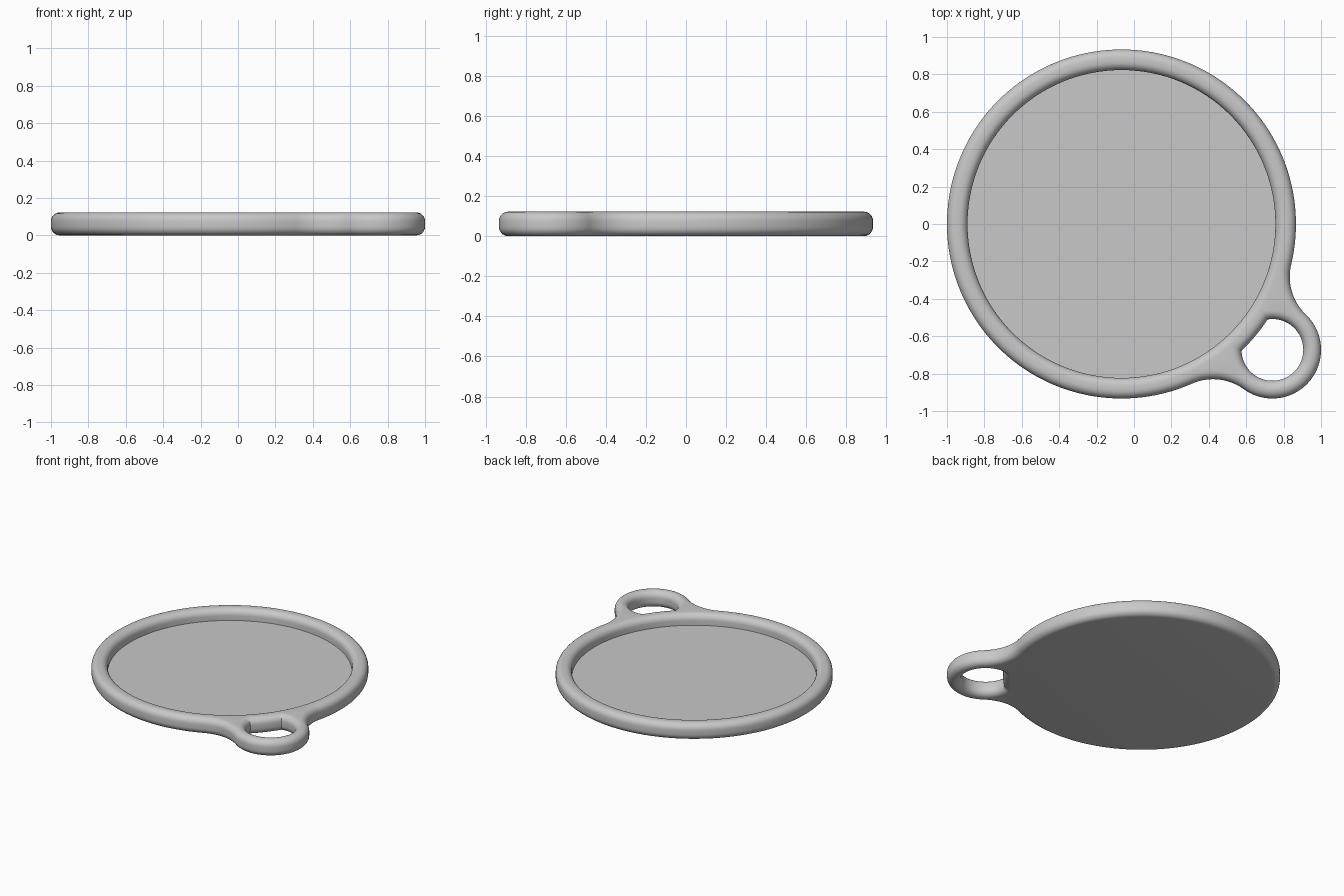
import bpy, bmesh, math
from mathutils import Vector

if "Cube" in bpy.data.objects:
    bpy.data.objects.remove(bpy.data.objects["Cube"])

H, FLOOR, B = 0.122, 0.042, 0.046        # height, pocket floor, edge rounding
D, RD, RP = Vector((-0.067, 0.0)), 0.933, 0.823   # disc centre, outer and pocket radius
R, RR, RH = Vector((0.74, -0.673)), 0.26, 0.165   # ring centre, outer and hole radius
RF = 0.28                                 # blend radius between disc and ring


def arc(c, r, a0, a1, n, side):
    """Points on an arc, each with a unit direction pointing into the material."""
    out = []
    for i in range(n + 1):
        a = a0 + (a1 - a0) * i / n
        u = Vector((math.cos(a), math.sin(a)))
        out.append((c + u * r, u * side))
    return out


def corner(a, b, c):
    """Angle opposite side a in a triangle."""
    return math.acos((b * b + c * c - a * a) / (2 * b * c))


axis = R - D
dist, phi = axis.length, math.atan2(axis.y, axis.x)

# Outer outline: disc, blend, ring, blend
ad = corner(RR + RF, dist, RD + RF)
ar = corner(RD + RF, dist, RR + RF)
back = phi + math.pi
outline = arc(D, RD, phi + ad, phi + 2 * math.pi - ad, 128, -1)
f1 = D + Vector((math.cos(phi - ad), math.sin(phi - ad))) * (RD + RF)
f2 = D + Vector((math.cos(phi + ad), math.sin(phi + ad))) * (RD + RF)
sweep = math.pi - ad - ar
outline += arc(f1, RF, back - ad, back - ad - sweep, 20, 1)[1:]
outline += arc(R, RR, back + ar, back + 2 * math.pi - ar, 56, -1)[1:]
outline += arc(f2, RF, back + ad + sweep, back + ad, 20, 1)[1:-1]

# Hole outline: circle cut off by the disc edge, with mitred corners
hr, hd = corner(RD, dist, RH), corner(RH, dist, RD)
hole = arc(R, RH, back + hr, back + 2 * math.pi - hr, 56, 1)
cut = arc(D, RD, phi + hd, phi - hd, 12, -1)
for i, j in ((-1, 0), (0, -1)):
    n1, n2 = hole[i][1], cut[j][1]
    hole[i] = (hole[i][0], (n1 + n2) / (1 + n1.dot(n2)))
hole += cut[1:-1]

pocket = arc(D, RP, 0, 2 * math.pi, 128, 1)[:-1]

# Rounded edge profiles as (inset, height)
quarter = [i * math.pi / 12 for i in range(7)]
top = [(B - B * math.cos(a), H - B + B * math.sin(a)) for a in quarter]
bottom = [(d, H - z) for d, z in reversed(top)]

bm = bmesh.new()


def wall(loop, profile):
    """Sweep a profile round a closed loop; return the first and last rows."""
    rows = [[bm.verts.new((*(p + m * d), z)) for p, m in loop] for d, z in profile]
    n = len(loop)
    for lo, hi in zip(rows, rows[1:]):
        for i in range(n):
            bm.faces.new((lo[i], lo[(i + 1) % n], hi[(i + 1) % n], hi[i]))
    return rows[0], rows[-1]


def cap(*rows):
    """Fill a flat region bounded by rows, leaving inner rows as holes."""
    edges = [bm.edges.get((r[i - 1], r[i])) for r in rows for i in range(len(r))]
    bmesh.ops.triangle_fill(bm, edges=edges, use_beauty=True, normal=(0, 0, 1))


out_lo, out_hi = wall(outline, bottom + top)
hole_lo, hole_hi = wall(hole, bottom + top)
floor_row, pocket_hi = wall(pocket, [(0, FLOOR)] + top)
cap(out_hi, hole_hi, pocket_hi)   # rim top
cap(out_lo, hole_lo)              # underside
bm.faces.new(floor_row)           # pocket floor
bmesh.ops.recalc_face_normals(bm, faces=bm.faces)

mesh = bpy.data.meshes.new("round_tray_tag")
bm.to_mesh(mesh)
bm.free()
tag = bpy.data.objects.new("round_tray_tag", mesh)
bpy.context.collection.objects.link(tag)

grey = bpy.data.materials.new("plain grey")
grey.diffuse_color = (0.58, 0.58, 0.58, 1)
grey.use_nodes = True
grey.node_tree.nodes["Principled BSDF"].inputs["Base Color"].default_value = grey.diffuse_color
mesh.materials.append(grey)

bpy.context.view_layer.objects.active = tag
tag.select_set(True)
bpy.ops.object.shade_smooth_by_angle(angle=math.radians(30))
